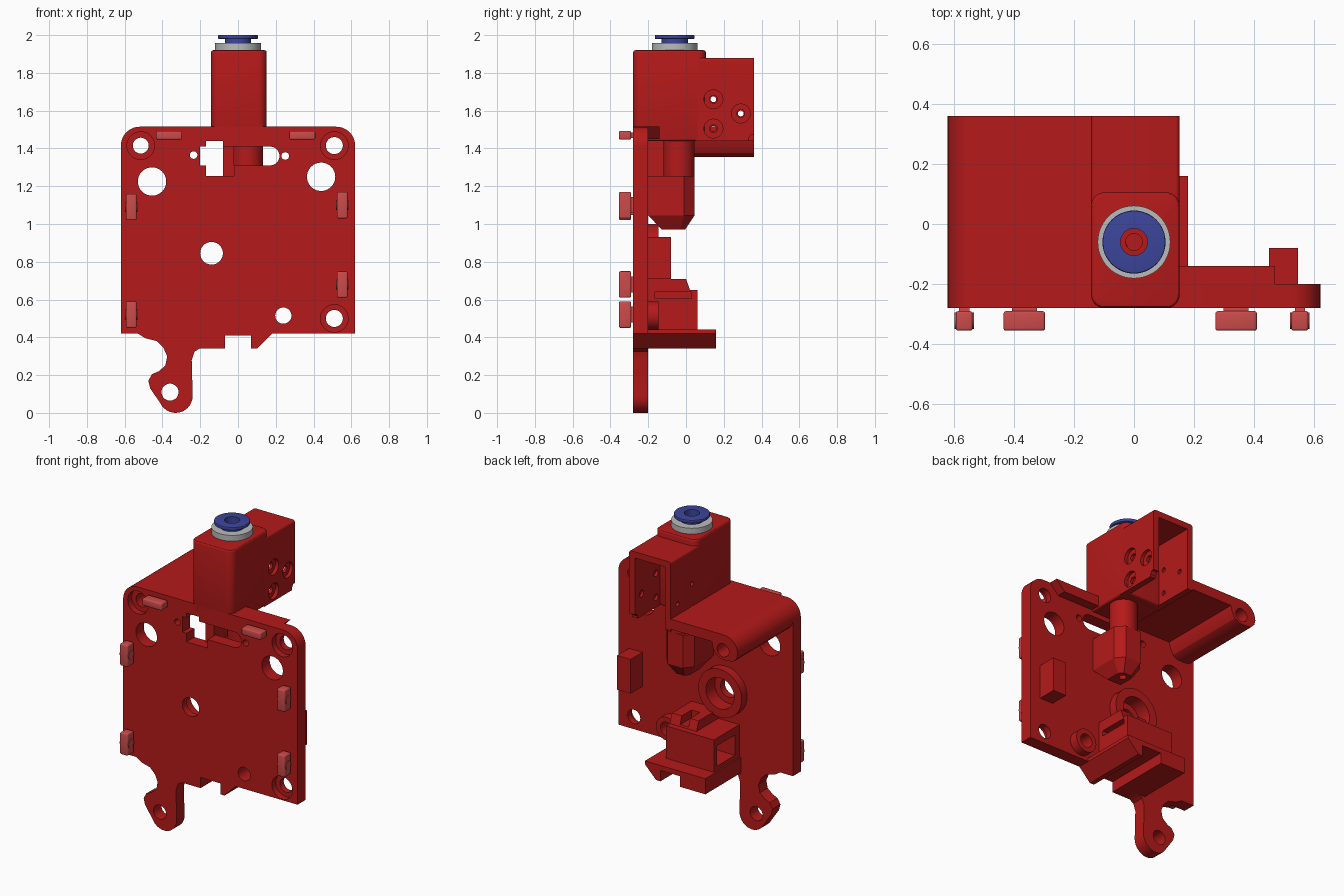
import bpy, bmesh
from math import sin, cos, pi, radians

if "Cube" in bpy.data.objects:
    bpy.data.objects.remove(bpy.data.objects["Cube"])


def material(name, rgb):
    m = bpy.data.materials.new(name)
    m.diffuse_color = (*rgb, 1)
    m.use_nodes = True
    m.node_tree.nodes["Principled BSDF"].inputs["Base Color"].default_value = m.diffuse_color
    return m


RED = material("red", (0.46, 0.01, 0.01))
LIGHT = material("light_red", (0.6, 0.07, 0.07))
BLUE = material("blue", (0.045, 0.06, 0.33))
GREY = material("grey", (0.5, 0.5, 0.5))


def arc(cx, cy, r, a0, a1, n=10):
    return [(cx + r * cos(radians(a0 + (a1 - a0) * i / n)),
             cy + r * sin(radians(a0 + (a1 - a0) * i / n))) for i in range(n + 1)]


def circle(cx, cy, r, n=40):
    return arc(cx, cy, r, 0, 360, n)[:-1]


def rect(x0, x1, y0, y1):
    return [(x0, y0), (x1, y0), (x1, y1), (x0, y1)]


def rrect(x0, x1, y0, y1, r):
    return (arc(x0 + r, y0 + r, r, 180, 270, 8) + arc(x1 - r, y0 + r, r, 270, 360, 8)
            + arc(x1 - r, y1 - r, r, 0, 90, 8) + arc(x0 + r, y1 - r, r, 90, 180, 8))


def prism(name, pts, axis, a, b, mat=RED, taper=1.0, bevel=0):
    """Extrude a profile along an axis from a to b; taper scales the a end."""
    place = {'x': lambda u, v, w: (w, u, v), 'y': lambda u, v, w: (u, w, v),
             'z': lambda u, v, w: (u, v, w)}[axis]
    cu = sum(p[0] for p in pts) / len(pts)
    cv = sum(p[1] for p in pts) / len(pts)
    bm = bmesh.new()
    lo = [bm.verts.new(place(cu + (u - cu) * taper, cv + (v - cv) * taper, a)) for u, v in pts]
    hi = [bm.verts.new(place(u, v, b)) for u, v in pts]
    bm.faces.new(lo)
    bm.faces.new(hi[::-1])
    for i in range(len(pts)):
        j = (i + 1) % len(pts)
        bm.faces.new((lo[i], hi[i], hi[j], lo[j]))
    bmesh.ops.recalc_face_normals(bm, faces=bm.faces)
    me = bpy.data.meshes.new(name)
    bm.to_mesh(me)
    bm.free()
    me.materials.append(mat)
    ob = bpy.data.objects.new(name, me)
    bpy.context.collection.objects.link(ob)
    if bevel:
        m = ob.modifiers.new("bevel", 'BEVEL')
        m.width, m.segments, m.limit_method = bevel, 3, 'ANGLE'
        m.angle_limit = radians(40)
        apply(ob, m)
    return ob


def apply(ob, m):
    with bpy.context.temp_override(object=ob, active_object=ob):
        bpy.ops.object.modifier_apply(modifier=m.name)


def cut(ob, *args):
    c = prism("cutter", *args)
    c.hide_render = True
    m = ob.modifiers.new("cut", 'BOOLEAN')
    m.operation, m.solver, m.object = 'DIFFERENCE', 'EXACT', c
    apply(ob, m)
    bpy.data.objects.remove(c)


# main plate with the hinged arm at its lower left
outline = ([(-.62, .42), (-.53, .42), (-.49, .395), (-.43, .38), (-.395, .345), (-.375, .3),
            (-.385, .25), (-.42, .22), (-.455, .205), (-.475, .17), (-.465, .13)]
           + arc(-.33, .09, .09, 205, 360, 14)
           + [(-.245, .28), (-.23, .325), (-.2, .342), (-.07, .342), (-.07, .41), (.07, .41),
              (.07, .34), (.1, .34), (.18, .42), (.62, .42)]
           + arc(.52, 1.415, .1, 0, 90) + arc(-.52, 1.415, .1, 90, 180))
plate = prism("main_plate", outline, 'y', -.28, -.2)
for x, z, r in [(-.515, 1.415, .042), (.51, 1.415, .045), (-.455, 1.225, .075), (.44, 1.25, .075),
                (-.14, .845, .06), (.24, .515, .043), (.51, .5, .045), (-.36, .11, .045),
                (-.235, 1.365, .02), (.25, 1.36, .02)]:
    cut(plate, circle(x, z, r), 'y', -.4, -.1)
for x, z in [(-.515, 1.415), (.51, 1.415), (.51, .5)]:
    cut(plate, circle(x, z, .073), 'y', -.4, -.24)
slot = [(-.2, 1.31), (-.17, 1.31), (-.17, 1.255), (-.02, 1.255), (-.02, 1.31)] \
    + arc(.17, 1.36, .05, -90, 90) + [(-.08, 1.41), (-.08, 1.44), (-.17, 1.44), (-.17, 1.41), (-.2, 1.41)]
cut(plate, slot, 'y', -.4, -.1)
cut(plate, circle(-.14, .845, .1), 'y', -.235, -.1)

# raised bosses on the back of the plate
ring = prism("ring_boss", circle(-.14, .845, .155), 'y', -.21, -.145)
cut(ring, circle(-.14, .845, .1), 'y', -.3, 0)
boss = prism("screw_boss", circle(.24, .515, .075), 'y', -.21, -.145)
cut(boss, circle(.24, .515, .043), 'y', -.3, 0)
prism("side_block", rect(.45, .545, .71, .93), 'y', -.21, -.08)
prism("top_lip", [(.1, 1.515), (.47, 1.515), (.41, 1.45), (.1, 1.45)], 'y', -.21, -.14)

# shelf with a screw tube along its outer edge
shelf = prism("shelf", [(-.12, 1.515)] + arc(-.52, 1.415, .1, 90, 180)
              + [(-.612, 1.385), (-.59, 1.362), (-.55, 1.355), (-.5, 1.355), (-.465, 1.375),
                 (-.445, 1.41), (-.435, 1.45), (-.12, 1.45)], 'y', -.24, .36)
cut(shelf, circle(-.515, 1.415, .042), 'y', -.4, .5)

# filament tower and the open housing behind it
tower = prism("tower", rrect(-.143, .152, -.28, .105, .045), 'z', 1.44, 1.92, RED, 1, .012)
cut(tower, circle(0, -.06, .028), 'z', 1.3, 2.1)
housing = prism("housing", rrect(-.143, .152, 1.3, 1.88, .015), 'y', .05, .36)
cut(housing, rect(-.4, .4, 1.2, 1.44), 'y', 0, .5)
cut(housing, rect(-.103, .112, 1.2, 1.84), 'y', .09, .5)
cut(housing, [(.33, 1.42), (.33, 1.455), (.345, 1.475), (.4, 1.475), (.4, 1.42)], 'x', .1, .3)
for y, z in [(.145, 1.66), (.29, 1.585), (.145, 1.505)]:
    cut(housing, circle(y, z, .05), 'x', .13, .3)
    cut(housing, circle(y, z, .021), 'x', .1, .3)
    cut(housing, circle(y, z, .015), 'x', -.2, -.05)

# nozzle: round neck, block body, tapered tip
neck = prism("nozzle_neck", circle(.05, -.037, .082), 'z', 1.24, 1.46)
body_pts = [(-.055, -.21), (.145, -.21), (.145, -.01), (.1, .045), (-.01, .045), (-.055, -.01)]
body = prism("nozzle_body", body_pts, 'z', 1.045, 1.255)
tip_pts = [(-.055, -.2), (.145, -.2), (.145, -.01), (.1, .045), (-.01, .045), (-.055, -.01)]
tip = prism("nozzle_tip", tip_pts, 'z', .97, 1.045, RED, .5)
cut(tip, circle(.045, -.05, .022), 'z', .9, 1.03)
prism("nozzle_bracket", rect(-.08, -.02, 1.25, 1.45), 'y', -.215, -.06)

# lower flange and sensor box
prism("lower_flange", [(-.25, .342), (-.07, .342), (-.07, .41), (.07, .41), (.07, .34), (.1, .34),
                       (.18, .42), (.18, .442), (-.25, .442)], 'y', -.22, .16)
box = prism("sensor_box", rect(-.24, .1, .43, .65), 'y', -.21, .06)
cut(box, rect(-.155, .03, .47, .6), 'x', -.4, .05)
cut(box, rect(-.165, .03, .605, .64), 'x', .06, .2)
ramp = prism("box_ramp", [(-.21, .64), (-.21, .71), (0, .71), (.025, .64)], 'x', -.09, .1)
cut(ramp, rect(-.03, .03, .66, .8), 'y', -.1, .2)

# small clips standing off the front face
clips = [(-.365, 1.47, 0), (.34, 1.47, 0), (-.565, 1.09, 1), (.552, 1.1, 1),
         (.552, .68, 1), (-.565, .52, 1)]
for i, (x, z, upright) in enumerate(clips):
    w, h = (.028, .07) if upright else (.069, .023)
    prism(f"clip_{i}", rect(x - w, x + w, z - h, z + h), 'y', -.355, -.29, LIGHT, 1, .008)
    prism(f"clip_neck_{i}", rect(x - w * .6, x + w * .6, z - h * .6, z + h * .6),
          'y', -.3, -.27, LIGHT)
    if upright:
        prism(f"clip_knob_{i}", circle(-.322, z, .027, 24), 'x', x - w - .004, x + w + .004, LIGHT)

# tube fitting on top
parts = [prism("fitting_collar", circle(0, -.06, .121, 48), 'z', 1.915, 1.957, GREY),
         prism("fitting_neck", circle(0, -.06, .07, 48), 'z', 1.95, 1.985, BLUE),
         prism("fitting_cap", circle(0, -.06, .105, 48), 'z', 1.98, 2.0, BLUE, 1, .004)]
for p in parts:
    cut(p, circle(0, -.06, .045), 'z', 1.8, 2.1)

# smooth the round walls, keep edges sharp
for ob in bpy.context.scene.objects:
    ob.select_set(True)
    bpy.context.view_layer.objects.active = ob
bpy.ops.object.shade_smooth_by_angle(angle=radians(30))
